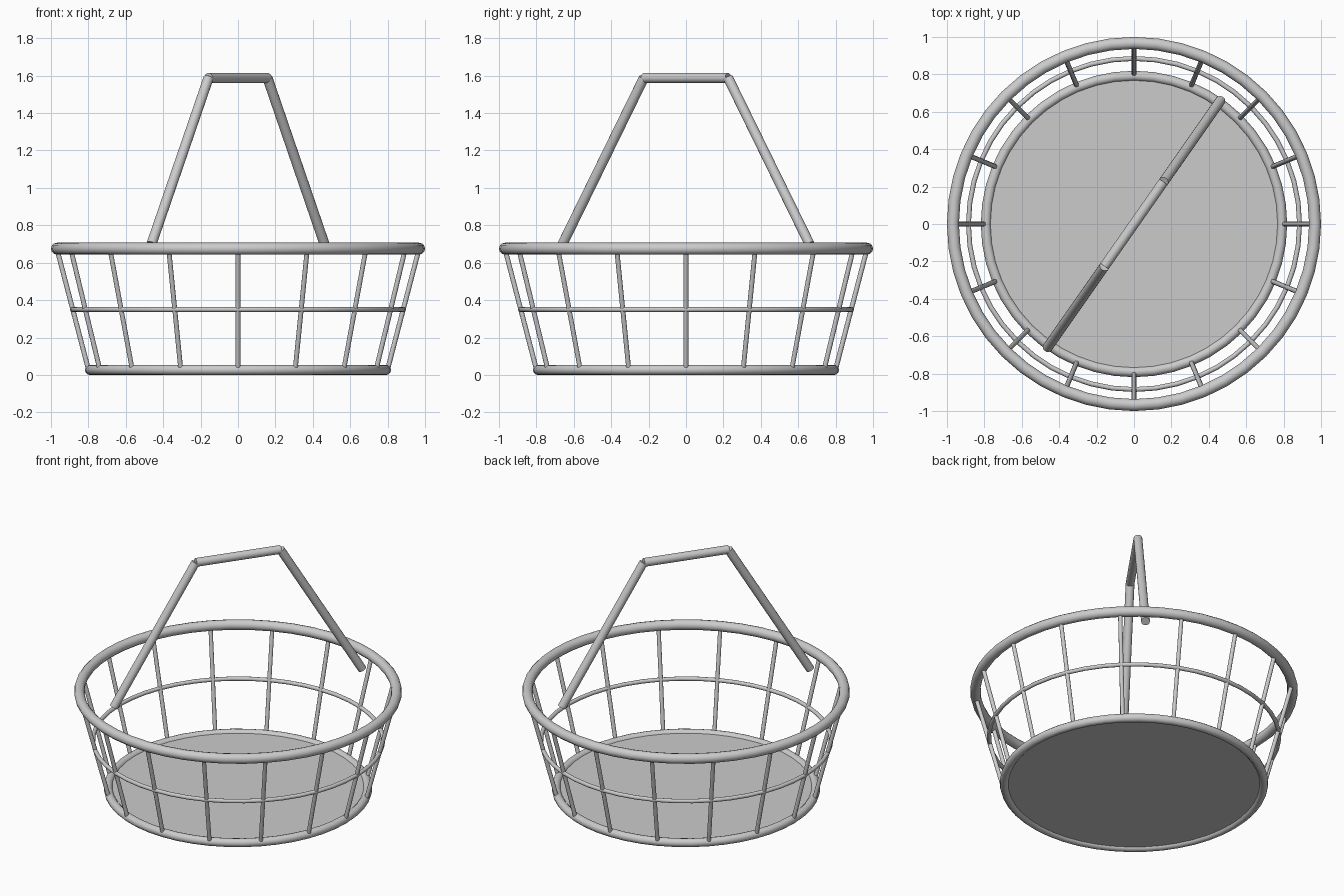
import bpy
from math import cos, sin, pi, radians
from mathutils import Vector

if "Cube" in bpy.data.objects:
    bpy.data.objects.remove(bpy.data.objects["Cube"])


def smooth(obj, name):
    obj.name = name
    bpy.ops.object.shade_smooth_by_angle(angle=radians(40))
    return obj


def ring(name, radius, thickness, z):
    bpy.ops.mesh.primitive_torus_add(major_segments=48, minor_segments=12, major_radius=radius,
                                     minor_radius=thickness, location=(0, 0, z))
    return smooth(bpy.context.object, name)


def rod(name, a, b, radius, sides=16):
    a, b = Vector(a), Vector(b)
    bpy.ops.mesh.primitive_cylinder_add(vertices=sides, radius=radius, depth=(b - a).length,
                                        location=(a + b) / 2)
    obj = bpy.context.object
    obj.rotation_euler = (b - a).to_track_quat('Z', 'Y').to_euler()
    return smooth(obj, name)


def polar(r, angle, z):
    return (r * cos(angle), r * sin(angle), z)


# Hoops
ring("top_rim", 0.968, 0.032, 0.675)
ring("middle_hoop", 0.885, 0.013, 0.35)
ring("bottom_rim", 0.792, 0.027, 0.027)

# Floor plate
bpy.ops.mesh.primitive_cylinder_add(vertices=48, radius=0.79, depth=0.02, location=(0, 0, 0.027))
smooth(bpy.context.object, "basket_floor")

# Slanted side wires
for i in range(16):
    a = 2 * pi * i / 16
    rod(f"side_wire_{i + 1}", polar(0.80, a, 0.03), polar(0.967, a, 0.67), 0.013, 12)

# Carrying handle, turned across the basket
turn = radians(55)
for label, a in (("back", turn), ("front", turn + pi)):
    rod(f"handle_leg_{label}", polar(0.806, a, 0.70), polar(0.275, a, 1.588), 0.027)
rod("handle_grip", polar(0.275, turn, 1.588), polar(0.275, turn + pi, 1.588), 0.027)
